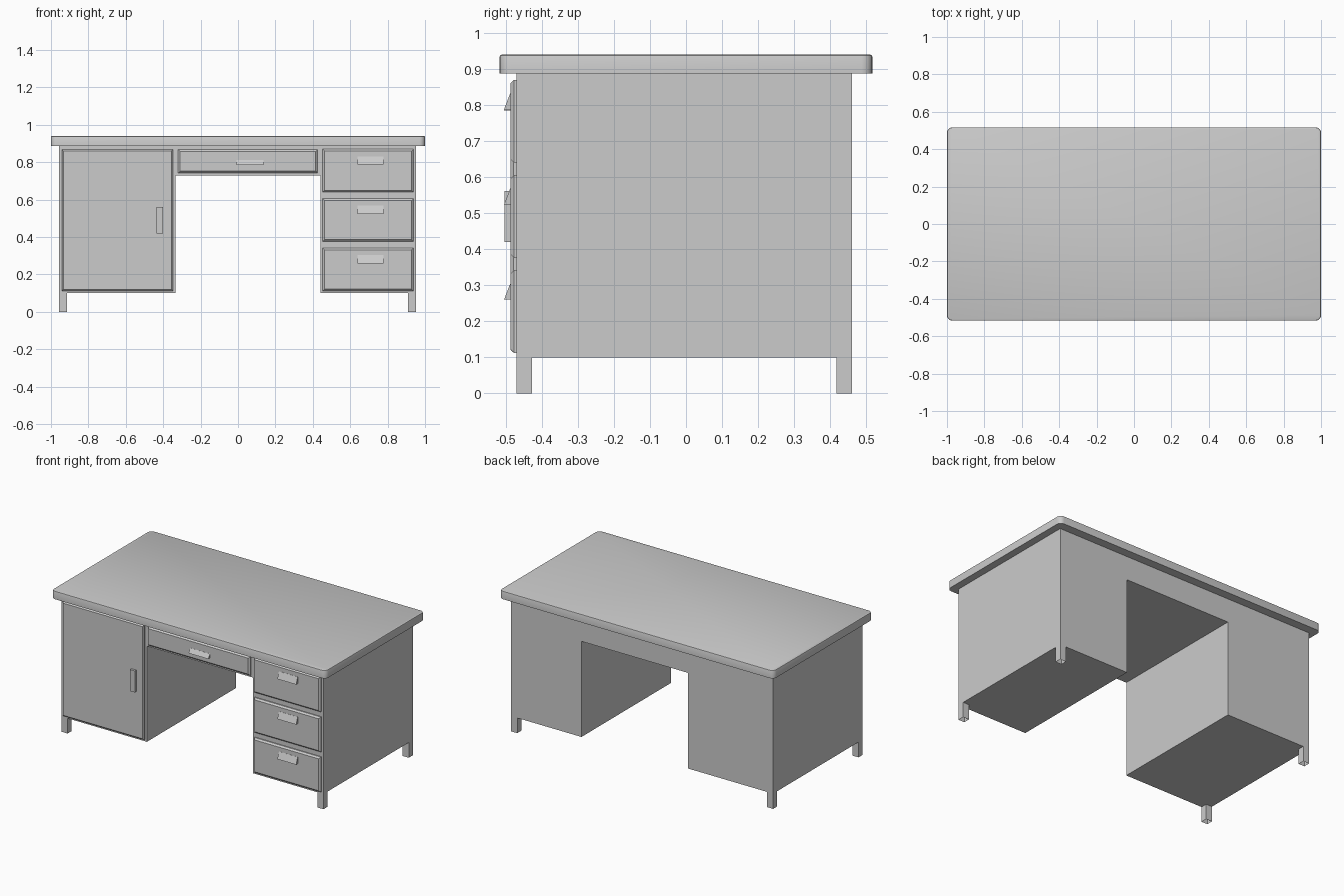
import bpy, bmesh
from mathutils import Vector

if "Cube" in bpy.data.objects:
    bpy.data.objects.remove(bpy.data.objects["Cube"])


def finish(name, bm):
    bmesh.ops.recalc_face_normals(bm, faces=bm.faces)
    mesh = bpy.data.meshes.new(name)
    bm.to_mesh(mesh)
    bm.free()
    ob = bpy.data.objects.new(name, mesh)
    bpy.context.collection.objects.link(ob)
    return ob


def prism(name, points, direction):
    """Extrude a closed outline along a direction."""
    bm = bmesh.new()
    face = bm.faces.new([bm.verts.new(p) for p in points])
    new = bmesh.ops.extrude_face_region(bm, geom=[face])["geom"]
    verts = [v for v in new if isinstance(v, bmesh.types.BMVert)]
    bmesh.ops.translate(bm, verts=verts, vec=Vector(direction))
    # extrusion may keep or drop the start face depending on context
    if not face.is_valid:
        bmesh.ops.holes_fill(bm, edges=bm.edges)
    return finish(name, bm)


def box_bm(x, y, z):
    bm = bmesh.new()
    bmesh.ops.create_cube(bm, size=1)
    for v in bm.verts:
        v.co = [lo + (c + 0.5) * (hi - lo) for c, (lo, hi) in zip(v.co, (x, y, z))]
    return bm


def front_panel(name, x, z, chamfer):
    """Raised panel with its front rim chamfered."""
    bm = box_bm(x, (-0.487, -0.468), z)
    rim = [e for e in bm.edges if all(v.co.y < -0.48 for v in e.verts)]
    bmesh.ops.bevel(bm, geom=rim, offset=chamfer, segments=1, affect='EDGES')
    return finish(name, bm)


def wedge_handle(name, x, z):
    """Slanted pull, deepest at the bottom."""
    outline = [(x[0], -0.485, z[0]), (x[0], -0.505, z[0]), (x[0], -0.488, z[1]), (x[0], -0.485, z[1])]
    return prism(name, outline, (x[1] - x[0], 0, 0))


# Table top: rounded corners, slightly softened upper rim
bm = box_bm((-1, 1), (-0.517, 0.517), (0.887, 0.94))
corners = [e for e in bm.edges if abs(e.verts[0].co.z - e.verts[1].co.z) > 0.01]
bmesh.ops.bevel(bm, geom=corners, offset=0.03, segments=5, profile=0.5, affect='EDGES')
rim = [e for e in bm.edges if all(v.co.z > 0.93 for v in e.verts)]
bmesh.ops.bevel(bm, geom=rim, offset=0.006, segments=2, profile=0.5, affect='EDGES')
top = finish("table_top", bm)
bpy.context.view_layer.objects.active = top
top.select_set(True)
bpy.ops.object.shade_smooth_by_angle(angle=0.6)

# Carcass: two pedestals joined by the centre drawer box
outline = [(-0.957, 0.1), (-0.335, 0.1), (-0.335, 0.73), (0.44, 0.73),
           (0.44, 0.1), (0.952, 0.1), (0.952, 0.887), (-0.957, 0.887)]
prism("carcass", [(x, -0.47, z) for x, z in outline], (0, 0.93, 0))

# Legs: hollow square tubes at the outer corners
for side, x in (("left", (-0.957, -0.913)), ("right", (0.908, 0.952))):
    for end, y in (("front", (-0.47, -0.428)), ("back", (0.418, 0.46))):
        bm = box_bm(x, y, (0, 0.1))
        caps = [f for f in bm.faces if abs(f.normal.z) > 0.9]
        bmesh.ops.delete(bm, geom=caps, context='FACES_ONLY')
        finish(f"{end}_{side}_leg", bm)

# Door and its upright handle
front_panel("door", (-0.942, -0.348), (0.113, 0.868), 0.008)
finish("door_handle", box_bm((-0.435, -0.40), (-0.503, -0.485), (0.42, 0.562)))

# Centre drawer
front_panel("centre_drawer", (-0.32, 0.425), (0.743, 0.868), 0.01)
wedge_handle("centre_drawer_handle", (-0.007, 0.137), (0.785, 0.813))

# Stack of three drawers
for i, z in enumerate((0.112, 0.376, 0.64)):
    front_panel(f"side_drawer_{i + 1}", (0.453, 0.938), (z, z + 0.23), 0.01)
    wedge_handle(f"side_drawer_handle_{i + 1}", (0.64, 0.777), (z + 0.148, z + 0.192))
